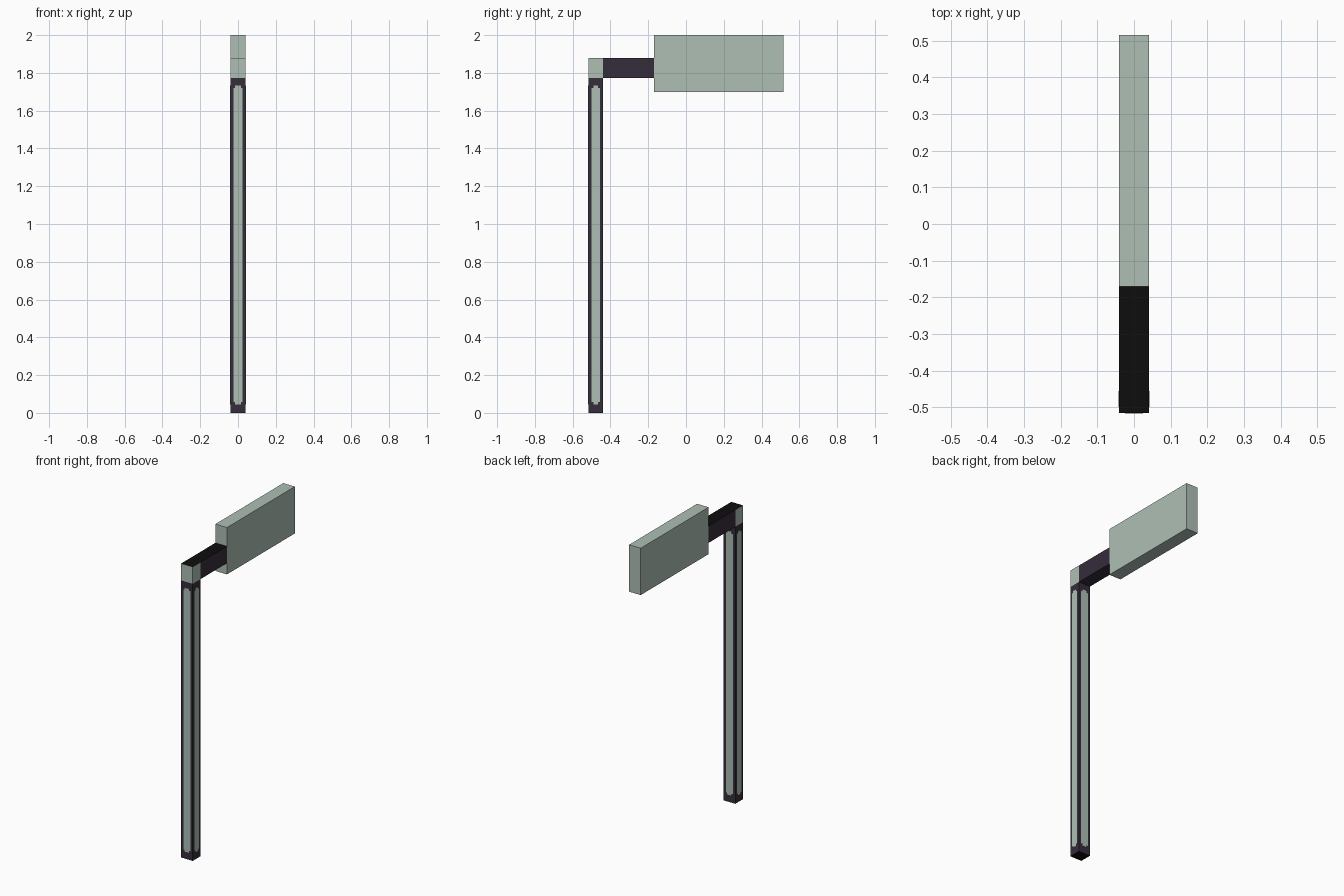
import bpy, bmesh
from mathutils import Matrix, Vector
from math import pi

if "Cube" in bpy.data.objects:
    bpy.data.objects.remove(bpy.data.objects["Cube"])


def material(name, rgb):
    m = bpy.data.materials.new(name)
    m.diffuse_color = (*rgb, 1)
    m.use_nodes = True
    m.node_tree.nodes["Principled BSDF"].inputs["Base Color"].default_value = m.diffuse_color
    return m


PALE = material("pale grey green", (0.42, 0.52, 0.46))
DARK = material("dark plum", (0.036, 0.026, 0.044))
BLACK = material("black", (0.004, 0.004, 0.004))


def finish(name, bm, mats):
    bmesh.ops.recalc_face_normals(bm, faces=bm.faces[:])
    me = bpy.data.meshes.new(name)
    bm.to_mesh(me)
    bm.free()
    for m in mats:
        me.materials.append(m)
    ob = bpy.data.objects.new(name, me)
    bpy.context.collection.objects.link(ob)
    return ob


def box(name, lo, hi, mats, rule=lambda n: 0):
    """Box between two corners; rule picks the material from the face normal."""
    lo, hi = Vector(lo), Vector(hi)
    bm = bmesh.new()
    bmesh.ops.create_cube(bm, size=1)
    for v in bm.verts:
        v.co = (lo + hi) / 2 + v.co * (hi - lo)
    bm.normal_update()
    for f in bm.faces:
        f.material_index = rule(f.normal)
    return finish(name, bm, mats)


HX = 0.041                      # half width of the whole model
Y0, Y1, Y2, Y3 = -0.516, -0.44, -0.17, 0.516
YC = (Y0 + Y1) / 2
HY = (Y1 - Y0) / 2

# Post with a black underside
box("post", (-HX, Y0, 0), (HX, Y1, 1.772), [DARK, BLACK],
    lambda n: 1 if n.z < -0.5 else 0)

# Pale end block and dark arm, both black on top
for name, a, b, side in (("arm_end_block", Y0, Y1, PALE), ("arm", Y1, Y2, DARK)):
    box(name, (-HX, a, 1.772), (HX, b, 1.88), [side, BLACK],
        lambda n: 1 if n.z > 0.5 else 0)

# Hanging board
box("sign_board", (-HX, Y2, 1.70), (HX, Y3, 2.0), [PALE])


# Pale inlay strips with stepped ends on the four sides of the post
def strip(name, half, depth, angle):
    z0, z1, s, h = 0.045, 1.733, 0.009, 0.012
    right = [(half - s, z0), (half - s, z0 + h), (half, z0 + h),
             (half, z1 - h), (half - s, z1 - h), (half - s, z1)]
    outline = right + [(-x, z) for x, z in reversed(right)]
    bm = bmesh.new()
    face = bm.faces.new([bm.verts.new((x, -depth + 0.001, z)) for x, z in outline])
    ext = bmesh.ops.extrude_face_region(bm, geom=[face])
    verts = [g for g in ext["geom"] if isinstance(g, bmesh.types.BMVert)]
    bmesh.ops.translate(bm, vec=(0, -0.0025, 0), verts=verts)
    bm.transform(Matrix.Translation((0, YC, 0)) @ Matrix.Rotation(angle, 4, 'Z'))
    finish(name, bm, [PALE])


strip("front_strip", 0.025, HY, 0)
strip("right_strip", 0.022, HX, pi / 2)
strip("back_strip", 0.025, HY, pi)
strip("left_strip", 0.022, HX, -pi / 2)
